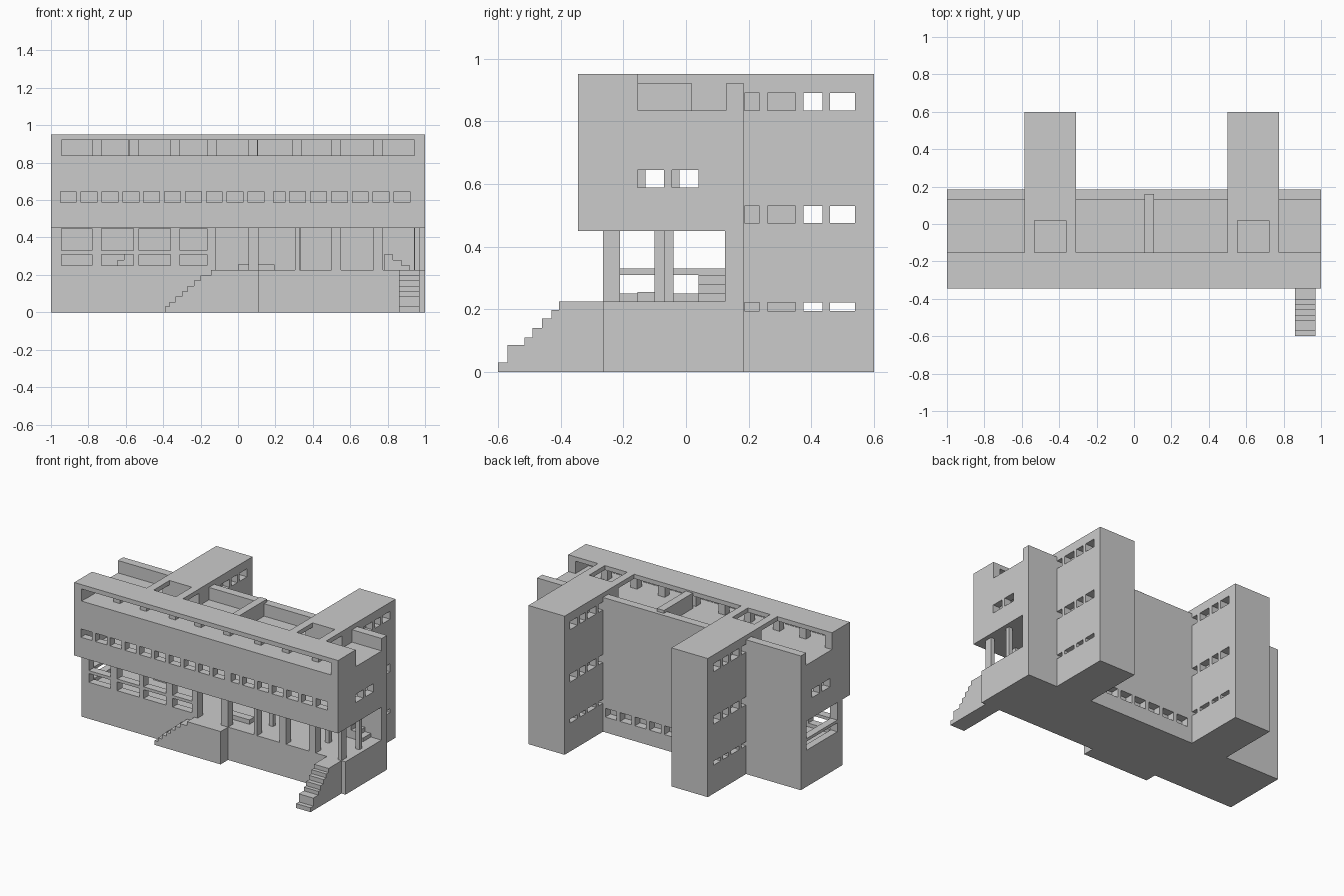
import bpy, bmesh

if "Cube" in bpy.data.objects:
    bpy.data.objects.remove(bpy.data.objects["Cube"])


def mesh_object(name, bm):
    bmesh.ops.recalc_face_normals(bm, faces=bm.faces)
    me = bpy.data.meshes.new(name)
    bm.to_mesh(me)
    bm.free()
    ob = bpy.data.objects.new(name, me)
    bpy.context.collection.objects.link(ob)
    return ob


def boxes(name, items):
    """One object from boxes given as (x0, x1, y0, y1, z0, z1)."""
    bm = bmesh.new()
    for x0, x1, y0, y1, z0, z1 in items:
        vs = bmesh.ops.create_cube(bm, size=1)["verts"]
        for v in vs:
            v.co = (x1 if v.co.x > 0 else x0, y1 if v.co.y > 0 else y0, z1 if v.co.z > 0 else z0)
    return mesh_object(name, bm)


def cut(ob, items):
    """Subtract disjoint boxes from an object."""
    cutter = boxes("cutter", items)
    cutter.hide_render = True
    mod = ob.modifiers.new("cut", "BOOLEAN")
    mod.operation = "DIFFERENCE"
    mod.solver = "EXACT"
    mod.object = cutter
    bpy.context.view_layer.objects.active = ob
    bpy.ops.object.modifier_apply(modifier=mod.name)
    bpy.data.objects.remove(cutter, do_unlink=True)


def stairs(name, steps, end, bottom, to3d, offset):
    """Solid stair: steps are (start, height) pairs, extruded by offset."""
    pts, z = [(steps[0][0], bottom)], bottom
    for s, h in steps:
        if s != pts[-1][0]:
            pts.append((s, z))
        pts.append((s, h))
        z = h
    pts += [(end, z), (end, bottom)]
    bm = bmesh.new()
    face = bm.faces.new([bm.verts.new(to3d(a, b)) for a, b in pts])
    ext = bmesh.ops.extrude_face_region(bm, geom=[face])["geom"]
    bmesh.ops.translate(bm, vec=offset, verts=[g for g in ext if isinstance(g, bmesh.types.BMVert)])
    return mesh_object(name, bm)


Y0, Y1, TOP = -0.345, 0.185, 0.95
TOWERS = [(-0.585, -0.31), (0.50, 0.775)]

# Plinth with a row of small rear windows
plinth = boxes("plinth", [(-1, 1, -0.265, Y1, 0, 0.225)])
cut(plinth, [(x, x + 0.085, 0.13, 0.25, 0.105, 0.165)
             for x in [-0.275 + 0.112 * i for i in range(7)]])

# Ground floor rear wall
boxes("ground_rear_wall", [(-1, 1, 0.125, Y1, 0.225, 0.45)])

# Left wing front and side screens with openings
front = boxes("left_front_screen", [(-1, -0.12, -0.265, -0.21, 0.225, 0.45)])
cut(front, [(a, b, -0.4, -0.1, z0, z1)
            for a, b in [(-0.945, -0.78), (-0.73, -0.56), (-0.53, -0.36), (-0.31, -0.165)]
            for z0, z1 in [(0.25, 0.31), (0.33, 0.449)]])
boxes("left_side_screen", [(-1, -0.95, -0.21, 0.125, 0.225, 0.25),
                           (-1, -0.95, -0.21, 0.125, 0.31, 0.33)])

# Columns of the open ground floor
boxes("front_columns", [(a, b, -0.265, -0.21, 0.225, 0.45)
                        for a, b in [(0.055, 0.11), (0.305, 0.33), (0.50, 0.55),
                                     (0.725, 0.775), (0.945, 0.97)]])
boxes("inner_columns", [(a, a + 0.03, y, y + 0.03, 0.225, 0.45)
                        for a, y in [(0.305, -0.1), (0.73, -0.1), (0.94, -0.07)]])
boxes("bench", [(0, 0.195, -0.155, -0.10, 0.225, 0.255)])

# Entrance landing and outer stairs
boxes("landing", [(-0.12, 0.11, Y0, -0.265, 0, 0.225)])
side = [(-0.39, 0.03), (-0.365, 0.055), (-0.335, 0.085), (-0.30, 0.11),
        (-0.27, 0.14), (-0.235, 0.17), (-0.20, 0.197), (-0.145, 0.225)]
stairs("left_stairs", side, -0.12, 0, lambda a, z: (a, Y0, z), (0, 0.08, 0))
right = [(-0.6, 0.03), (-0.57, 0.085), (-0.515, 0.11), (-0.49, 0.14),
         (-0.46, 0.17), (-0.43, 0.197), (-0.405, 0.225)]
stairs("right_stairs", right, -0.265, 0, lambda a, z: (0.86, a, z), (0.11, 0, 0))

# Inner stairs
stairs("inner_stairs_left", [(-0.67, 0.25), (-0.645, 0.28), (-0.61, 0.31)], -0.56, 0.225,
       lambda a, z: (a, 0.04, z), (0, 0.085, 0))
stairs("inner_stairs_right", [(-0.92, 0.25), (-0.875, 0.28), (-0.83, 0.31)], -0.78, 0.225,
       lambda a, z: (-a, 0.04, z), (0, 0.085, 0))

# Upper storey: hollow block with window bands
upper = boxes("upper_storey", [(-1, 1, Y0, Y1, 0.45, 0.835)])
cut(upper, [(-0.95, 0.95, -0.295, 0.135, 0.48, 0.80)])
starts = [-0.95 + 0.1115 * i for i in range(17)]
windows = [(x, x + (0.06 if i == 10 else 0.085), -0.4, -0.28, 0.588, 0.645)
           for i, x in enumerate([s + (0.025 if j == 10 else 0) for j, s in enumerate(starts)])]
for x0, x1, shift in [(0.93, 1.05, 0), (-1.05, -0.93, 0.025)]:
    windows += [(x0, x1, y + shift, y + shift + 0.085, 0.588, 0.645) for y in (-0.155, -0.045)]
cut(upper, windows)

# Roof gallery: front frame, canopy, side walls, rear parapet, posts
boxes("gallery_front", [(-0.945, 0.945, Y0, -0.295, 0.835, 0.837)])
boxes("gallery_side_walls", [(-1, -0.945, Y0, -0.153, 0.835, 0.92),
                             (0.945, 1, Y0, -0.153, 0.835, 0.92)])
boxes("gallery_canopy", [(-1, 1, Y0, -0.153, 0.92, TOP)])
boxes("rear_parapet", [(-1, 1, 0.128, Y1, 0.835, 0.92)])
boxes("gallery_posts", [(x - 0.025, x + 0.025, -0.235, -0.185, 0.835, 0.92)
                        for x in (-0.755, -0.555, -0.335, -0.14, 0.08, 0.315, 0.525, 0.75)])
boxes("roof_divider", [(0.055, 0.108, -0.153, 0.16, 0.835, 0.94)])

# Rear towers with roof arms framing an open well
bays = [(0.187, 0.235), (0.26, 0.35), (0.375, 0.435), (0.46, 0.54)]
rows = [(0.195, 0.222), (0.475, 0.53), (0.835, 0.89)]
for label, (a, b) in zip(("left", "right"), TOWERS):
    tower = boxes(label + "_tower", [(a, b, Y1, 0.6, 0, TOP)])
    cuts = []
    for z0, z1 in rows:
        for i, (y0, y1) in enumerate(bays):
            if i < 2:  # blind recesses
                cuts += [(a - 0.05, a + 0.05, y0, y1, z0, z1), (b - 0.05, b + 0.05, y0, y1, z0, z1)]
            else:      # openings clear through the tower
                cuts.append((a - 0.05, b + 0.05, y0, y1, z0, z1))
    cut(tower, cuts)
    boxes(label + "_tower_roof", [(a, b, 0.018, Y1, 0.835, TOP),
                                  (a, a + 0.053, -0.153, 0.018, 0.92, TOP),
                                  (b - 0.053, b, -0.153, 0.018, 0.92, TOP)])
